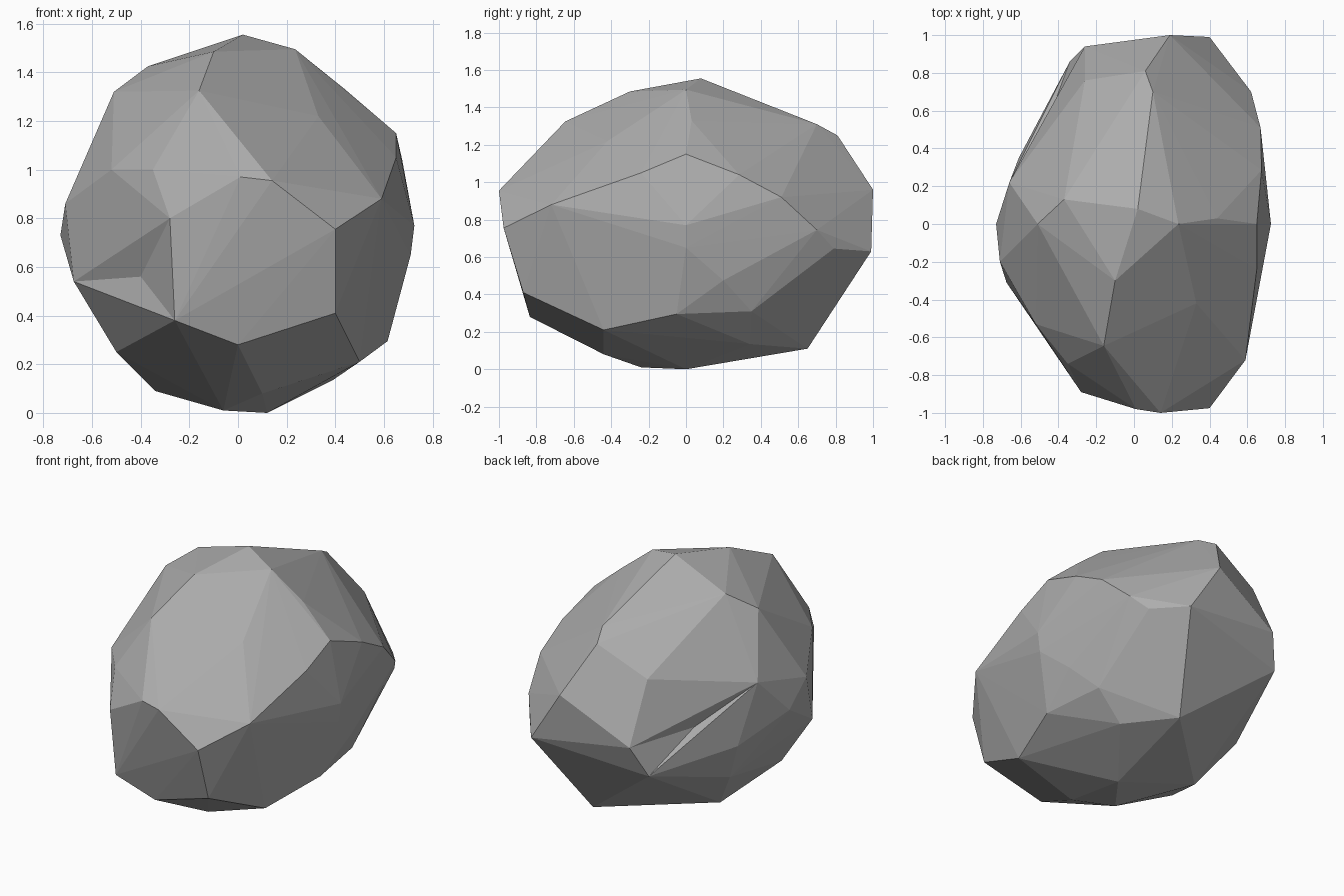
import bpy
import bmesh
from mathutils import Vector
from mathutils.bvhtree import BVHTree

# Main corners of the boulder, grouped by side
corners = [
    # front face and its ridge
    (-.16, -.645, 1.325), (.01, -.98, .97), (.14, -1, .955), (.4, -.975, .755),
    (.4, -.87, .41), (.0, -.835, .28), (-.26, -.86, .38), (-.28, -.89, .8),
    (-.35, -.74, 1), (-.52, -.53, 1), (-.675, -.31, .54), (-.71, -.2, .86),
    # right side
    (.59, -.72, .88), (.65, -.24, 1.05), (.65, 0, 1.15), (.675, .285, 1.04),
    (.67, .51, .92), (.62, .7, .745), (.55, .79, .645), (.725, 0, .77),
    (.71, 0, .65), (.655, .2, .475), (.615, -.05, .295), (.56, .35, .31),
    (.39, .34, .135), (.5, -.44, .21),
    # crown
    (.02, .08, 1.555), (.235, 0, 1.495), (.44, .03, 1.33), (.33, -.42, 1.22),
    (-.1, -.3, 1.485), (-.37, .13, 1.425), (-.51, 0, 1.32),
    # back
    (.1, .7, 1.31), (.06, .81, 1.25), (.19, 1, .96), (.4, .99, .63),
    (.2, .65, .11), (-.26, .94, .72), (-.34, .86, .53), (-.26, .76, 1.09),
    # left side and underside
    (-.66, .22, .97), (-.61, .35, .6), (-.73, 0, .73), (-.52, .3, .36),
    (-.34, .14, .09), (-.5, -.25, .25), (.12, 0, 0), (-.06, -.24, .01),
    (.1, -.44, .08),
]
# Shallow hollows knocked into the sides
dents = [(-.4, -.63, .56), (-.45, .56, .76)]

# Boulder: faceted hull stretched over the corners
bm = bmesh.new()
for c in corners:
    bm.verts.new(c)
bmesh.ops.convex_hull(bm, input=bm.verts[:])
loose = [v for v in bm.verts if not v.link_faces]
bmesh.ops.delete(bm, geom=loose, context='VERTS')

# Dents: poke the nearest facet and push its centre in
for d in dents:
    bm.faces.ensure_lookup_table()
    index = BVHTree.FromBMesh(bm).find_nearest(Vector(d))[2]
    poked = bmesh.ops.poke(bm, faces=[bm.faces[index]])
    poked["verts"][0].co = d
    bm.faces.index_update()
bmesh.ops.recalc_face_normals(bm, faces=bm.faces[:])

mesh = bpy.data.meshes.new("boulder")
bm.to_mesh(mesh)
bm.free()
boulder = bpy.data.objects.new("boulder", mesh)
bpy.context.collection.objects.link(boulder)

# Dark grey stone
stone = bpy.data.materials.new("stone")
stone.diffuse_color = (.42, .42, .42, 1)
mesh.materials.append(stone)
